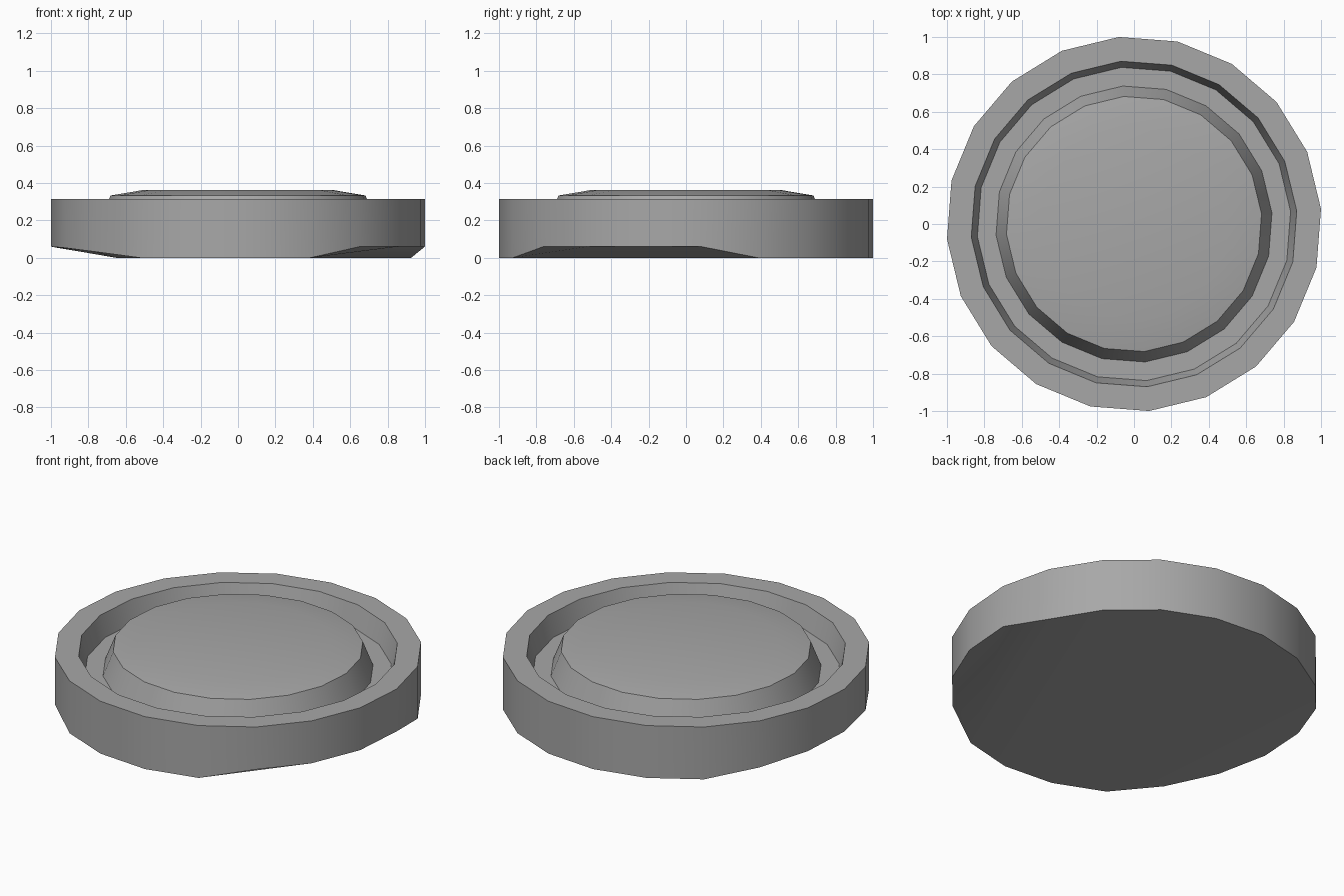
import bpy, bmesh, math

if "Cube" in bpy.data.objects:
    bpy.data.objects.remove(bpy.data.objects["Cube"])

SIDES = 20
START = 4.6  # angle of the first corner, degrees

mat = bpy.data.materials.new("mid_grey")
mat.diffuse_color = (0.39, 0.39, 0.39, 1)
mat.use_nodes = True
mat.node_tree.nodes["Principled BSDF"].inputs["Base Color"].default_value = mat.diffuse_color


def ring(bm, radius, z, overrides=None):
    """Ring of corners at height z; overrides maps a corner index to another height."""
    verts = []
    for i in range(SIDES):
        a = math.radians(START + 360 / SIDES * i)
        h = (overrides or {}).get(i, z)
        verts.append(bm.verts.new((radius * math.cos(a), radius * math.sin(a), h)))
    return verts


def bridge(bm, lower, upper):
    for i in range(SIDES):
        j = (i + 1) % SIDES
        bm.faces.new((lower[i], lower[j], upper[j], upper[i]))


bm = bmesh.new()

# underside corners lifted on the right and left
lifted = {17: 0.06, 18: 0.06, 19: 0.06, 0: 0.06,
          8: 0.035, 9: 0.055, 10: 0.06, 11: 0.053, 12: 0.032}

# outer wall, rim, groove and shallow domed disc as one profile
rings = [
    ring(bm, 1.003, 0.0, lifted),
    ring(bm, 1.003, 0.315),
    ring(bm, 0.873, 0.315),
    ring(bm, 0.84, 0.19),
    ring(bm, 0.74, 0.19),
    ring(bm, 0.684, 0.333),
    ring(bm, 0.51, 0.362),
]
for lower, upper in zip(rings, rings[1:]):
    bridge(bm, lower, upper)
bm.faces.new(rings[-1])

# underside: flat middle and two sloped cuts
base = rings[0]
for ids in (list(range(1, 8)) + list(range(13, 17)),
            list(range(7, 14)),
            [16, 17, 18, 19, 0, 1]):
    bm.faces.new([base[i] for i in reversed(ids)])

mesh = bpy.data.meshes.new("round_dish")
bm.to_mesh(mesh)
bm.free()
dish = bpy.data.objects.new("round_dish", mesh)
bpy.context.collection.objects.link(dish)
mesh.materials.append(mat)

# soft walls, sharp rims
bpy.context.view_layer.objects.active = dish
dish.select_set(True)
bpy.ops.object.shade_smooth_by_angle(angle=math.radians(30))
